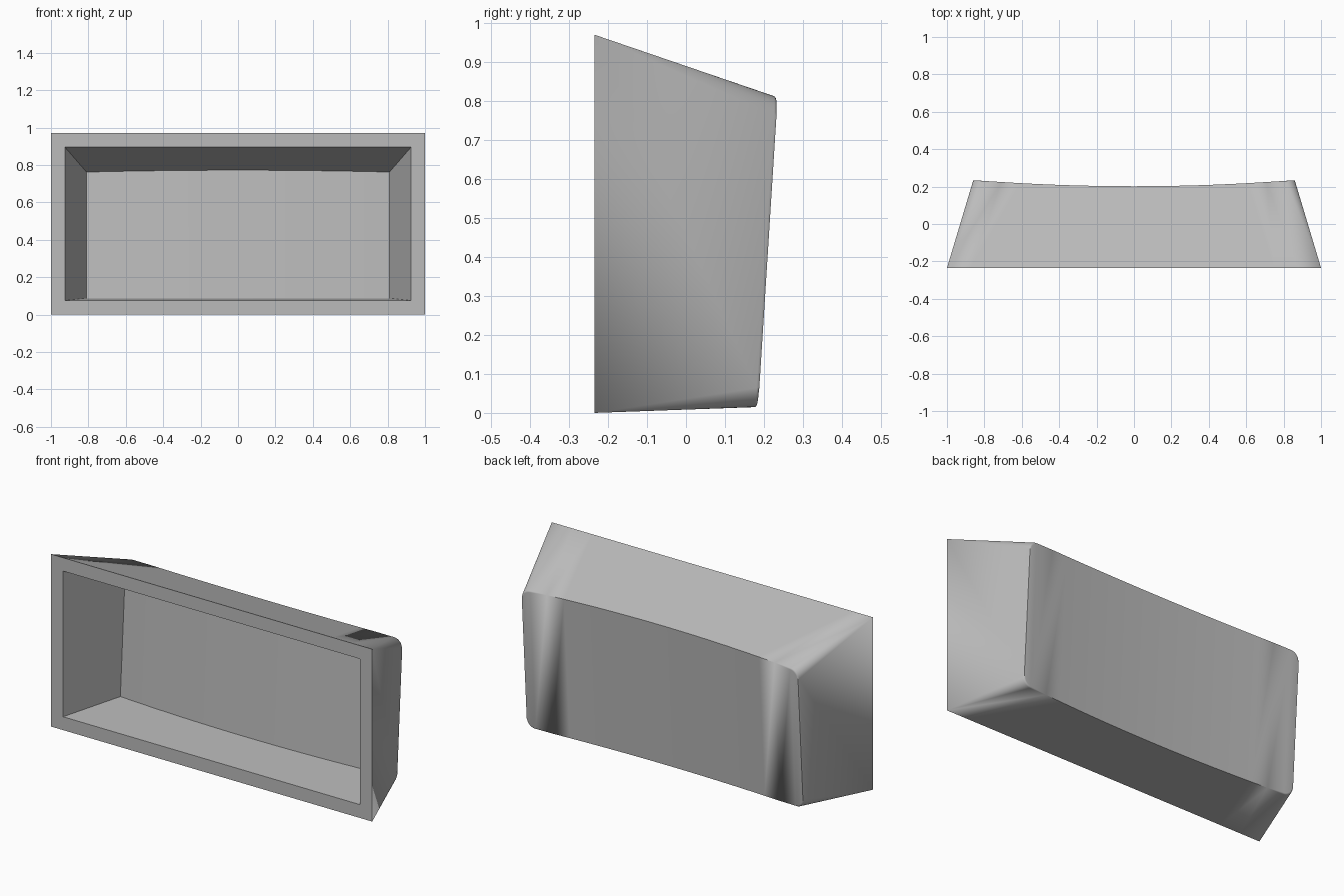
import bpy, bmesh, math

cube = bpy.data.objects.get("Cube")
if cube:
    bpy.data.objects.remove(cube, do_unlink=True)

FRONT_Y = -0.235
SEGMENTS, SPANS = 8, 16

mat = bpy.data.materials.new("plain grey")
mat.use_nodes = True
grey = (0.5, 0.5, 0.5, 1)
mat.diffuse_color = grey
mat.node_tree.nodes["Principled BSDF"].inputs["Base Color"].default_value = grey


def back_y(x, z, offset):
    """Leaning back wall, hollowed across its width."""
    return 0.185 + 0.063 * (z - 0.015) - 0.034 * (1 - (x / 0.86) ** 2) - offset


def make_columns(half, radius):
    """Each column: x, corner drop, and position across the front edge."""
    arc = []
    for i in range(SEGMENTS + 1):
        a = math.pi / 2 * i / SEGMENTS
        arc.append((-half + radius * (1 - math.cos(a)), radius * (1 - math.sin(a)), -1))
    mid = []
    for i in range(1, SPANS):
        s = 2 * i / SPANS - 1
        mid.append((s * (half - radius), 0, s))
    return arc + mid + [(-x, d, -s) for x, d, s in reversed(arc)]


def make_rings(bm, front_half, z_low, z_high, back_half, radius, offset):
    """Vertices of the front opening and back wall: loops along top, then bottom."""
    cols = make_columns(back_half, radius)
    front, back = [], []
    for z0, slope, sign in ((z_high, -0.342, -1), (z_low, 0.036, 1)):
        front_row, back_row = [], []
        for x, drop, s in cols:
            z = z0
            for _ in range(6):
                y = back_y(x, z, offset)
                z = z0 + slope * (y - FRONT_Y) + sign * drop
            front_row.append(bm.verts.new((s * front_half, FRONT_Y, z0)))
            back_row.append(bm.verts.new((x, back_y(x, z, offset), z)))
        front.append(front_row)
        back.append(back_row)
    return front[0] + front[1][::-1], back[0] + back[1][::-1]


def bridge(bm, a, b):
    n = len(a)
    return [bm.faces.new((a[i], a[(i + 1) % n], b[(i + 1) % n], b[i])) for i in range(n)]


def fill_wall(bm, ring):
    """Vertical strips between the top and bottom rows."""
    n = len(ring)
    return [bm.faces.new((ring[i], ring[i + 1], ring[n - 2 - i], ring[n - 1 - i]))
            for i in range(n // 2 - 1)]


# Open housing: tapered outside, recess, front frame
bm = bmesh.new()
outer_front, outer_back = make_rings(bm, 1.0, 0.0, 0.97, 0.86, 0.05, 0.0)
inner_front, inner_back = make_rings(bm, 0.925, 0.075, 0.895, 0.81, 0.0, 0.075)
bridge(bm, outer_front, outer_back)
bridge(bm, inner_front, inner_back)
bridge(bm, outer_front, inner_front)
fill_wall(bm, inner_back)
fill_wall(bm, outer_back)

# Soft edge around the back
n = len(outer_back)
rim = [bm.edges.get((outer_back[i], outer_back[(i + 1) % n])) for i in range(n)]
bmesh.ops.bevel(bm, geom=rim, offset=0.007, segments=3, profile=0.5, affect='EDGES')

bmesh.ops.remove_doubles(bm, verts=bm.verts[:], dist=0.0002)
bmesh.ops.dissolve_degenerate(bm, edges=bm.edges[:], dist=0.0001)
bmesh.ops.recalc_face_normals(bm, faces=bm.faces[:])

mesh = bpy.data.meshes.new("housing")
bm.to_mesh(mesh)
bm.free()
mesh.materials.append(mat)
housing = bpy.data.objects.new("housing", mesh)
bpy.context.collection.objects.link(housing)
bpy.ops.object.select_all(action='DESELECT')
housing.select_set(True)
bpy.context.view_layer.objects.active = housing
bpy.ops.object.shade_smooth_by_angle(angle=math.radians(35))
